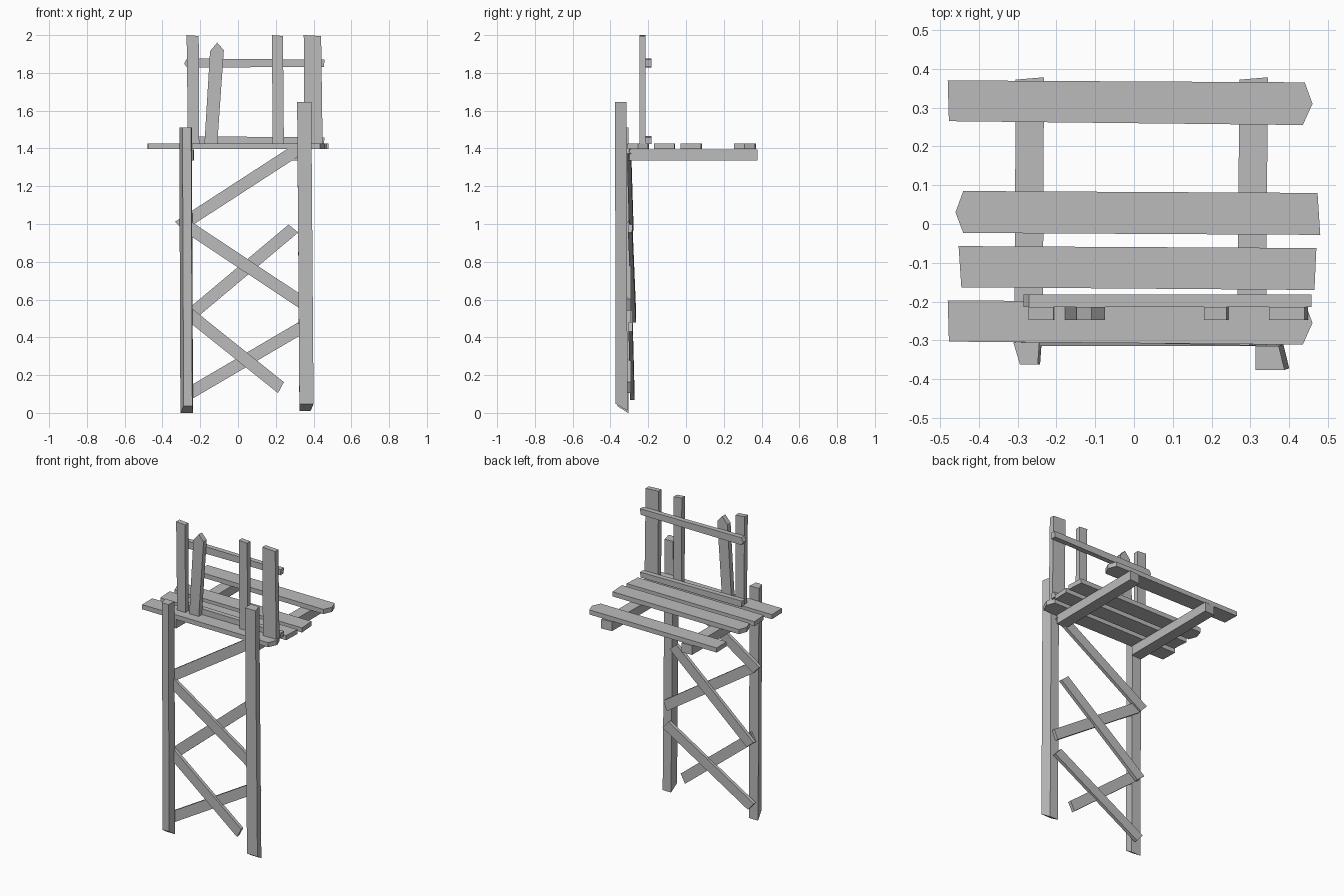
import bpy, bmesh
from mathutils import Vector

cube = bpy.data.objects.get("Cube")
if cube:
    bpy.data.objects.remove(cube, do_unlink=True)

GREY = (0.5, 0.5, 0.5)
wood = bpy.data.materials.new("plain grey wood")
wood.use_nodes = True
wood.diffuse_color = (*GREY, 1)
wood.node_tree.nodes["Principled BSDF"].inputs["Base Color"].default_value = (*GREY, 1)


def prism(name, outline, axis, low, high, drift=(0, 0), lean=0, cut=0):
    """Extrude an outline along y or z. drift moves the far ring sideways,
    lean slopes the depth along the outline, cut slants the near end."""
    bm = bmesh.new()
    rings = []
    for end, depth in enumerate((low, high)):
        ring = []
        for u, v in outline:
            d = depth + lean * u + (0 if end else cut * v)
            u, v = u + drift[0] * end, v + drift[1] * end
            ring.append(bm.verts.new((u, d, v) if axis == "y" else (u, v, d)))
        rings.append(ring)
    bm.faces.new(rings[0])
    bm.faces.new(rings[1])
    for i in range(len(outline)):
        j = (i + 1) % len(outline)
        bm.faces.new((rings[0][i], rings[0][j], rings[1][j], rings[1][i]))
    bmesh.ops.recalc_face_normals(bm, faces=bm.faces)
    mesh = bpy.data.meshes.new(name)
    bm.to_mesh(mesh)
    bm.free()
    mesh.materials.append(wood)
    obj = bpy.data.objects.new(name, mesh)
    bpy.context.collection.objects.link(obj)
    return obj


def brace(name, start, end, y, lean=0, width=0.065, thick=0.022):
    """Diagonal board between two points in the xz plane."""
    a, b = Vector(start), Vector(end)
    along = (b - a).normalized()
    side = Vector((-along.y, along.x)) * width / 2
    tip = along * 0.012
    outline = [a + side, a - side + tip, b - side, b + side - tip]
    prism(name, outline, "y", y - thick / 2, y + thick / 2, lean=lean)


# Two tall front posts with slanted feet
prism("right_post", [(-0.305, -0.305), (-0.238, -0.305), (-0.242, -0.362), (-0.288, -0.362)],
      "z", -0.20, 1.51, drift=(-0.006, 0), cut=-0.65)
prism("left_post", [(0.325, -0.31), (0.385, -0.31), (0.40, -0.372), (0.325, -0.372)],
      "z", -0.175, 1.645, drift=(-0.012, -0.004), cut=-0.6)

# Diagonal braces behind the posts
brace("top_brace", (-0.315, 0.985), (0.325, 1.40), -0.296, lean=-0.02)
brace("middle_brace_falling", (-0.28, 0.995), (0.36, 0.57), -0.303)
brace("middle_brace_rising", (-0.28, 0.495), (0.298, 0.98), -0.285, lean=-0.035)
brace("lower_brace_falling", (-0.28, 0.54), (0.232, 0.13), -0.303)
brace("lower_brace_rising", (-0.28, 0.09), (0.35, 0.46), -0.288, lean=-0.015)

# Joists carrying the deck
prism("right_joist", [(-0.308, -0.305), (-0.235, -0.30), (-0.232, 0.378), (-0.305, 0.372)],
      "z", 1.335, 1.395)
prism("left_joist", [(0.265, -0.31), (0.34, -0.30), (0.345, 0.378), (0.272, 0.372)],
      "z", 1.335, 1.395)

# Deck planks, some with pointed ends
DECK = {
    "back_deck_plank": [(-0.48, 0.37), (-0.477, 0.265), (0.435, 0.255), (0.46, 0.31), (0.44, 0.365)],
    "middle_deck_plank": [(-0.46, 0.03), (-0.44, 0.085), (0.473, 0.08), (0.48, -0.028), (-0.44, -0.023)],
    "inner_deck_plank": [(-0.452, -0.057), (0.47, -0.062), (0.465, -0.17), (-0.445, -0.163)],
    "front_deck_plank": [(-0.48, -0.197), (0.44, -0.202), (0.46, -0.255), (0.435, -0.311), (-0.477, -0.303)],
}
for name, outline in DECK.items():
    prism(name, outline, "z", 1.396, 1.426)

# Upright railing boards
UPRIGHTS = {
    "right_upright": [(-0.265, 1.42), (-0.205, 1.42), (-0.208, 1.995), (-0.272, 2.0)],
    "pointed_upright": [(-0.178, 1.42), (-0.11, 1.42), (-0.075, 1.92), (-0.11, 1.96), (-0.148, 1.915)],
    "centre_upright": [(0.183, 1.42), (0.243, 1.42), (0.238, 1.995), (0.18, 2.0)],
    "left_upright": [(0.352, 1.42), (0.448, 1.42), (0.44, 1.995), (0.348, 2.0)],
}
for name, outline in UPRIGHTS.items():
    prism(name, outline, "y", -0.247, -0.214)

# Horizontal rails behind the uprights
prism("top_rail", [(-0.285, 1.85), (-0.27, 1.828), (0.455, 1.832), (0.458, 1.87), (-0.27, 1.876)],
      "y", -0.214, -0.182)
prism("bottom_rail", [(-0.27, 1.424), (0.455, 1.424), (0.458, 1.458), (-0.275, 1.465)],
      "y", -0.214, -0.182)
